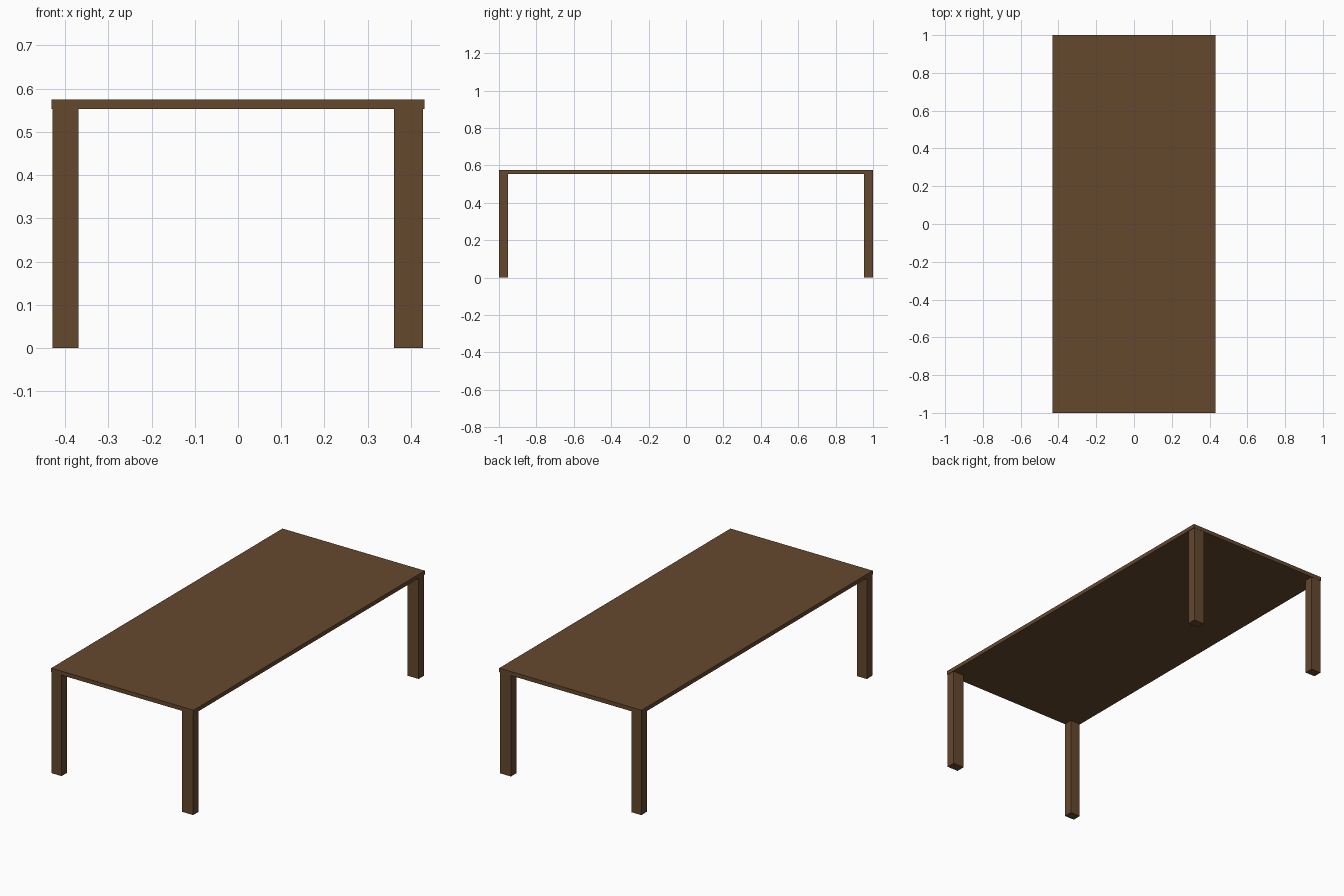
import bpy

if "Cube" in bpy.data.objects:
    bpy.data.objects.remove(bpy.data.objects["Cube"])

wood = bpy.data.materials.new("dark brown wood")
wood.diffuse_color = (0.130, 0.065, 0.027, 1)
wood.use_nodes = True
wood.node_tree.nodes["Principled BSDF"].inputs["Base Color"].default_value = wood.diffuse_color


def box(name, x0, x1, y0, y1, z0, z1):
    bpy.ops.mesh.primitive_cube_add(
        size=1, location=((x0 + x1) / 2, (y0 + y1) / 2, (z0 + z1) / 2))
    ob = bpy.context.object
    ob.name = name
    ob.scale = (x1 - x0, y1 - y0, z1 - z0)
    bpy.ops.object.transform_apply(location=False, rotation=False, scale=True)
    ob.data.materials.append(wood)
    return ob


# Thin rectangular table top
TOP, UNDER = 0.575, 0.553
box("table_top", -0.431, 0.431, -1.0, 1.0, UNDER, TOP)

# Four corner legs, the right pair slightly wider
for side, x0, x1 in (("left", -0.429, -0.369), ("right", 0.361, 0.428)):
    for end, y0, y1 in (("front", -0.999, -0.951), ("back", 0.951, 0.999)):
        box(f"{end}_{side}_leg", x0, x1, y0, y1, 0.0, UNDER)
